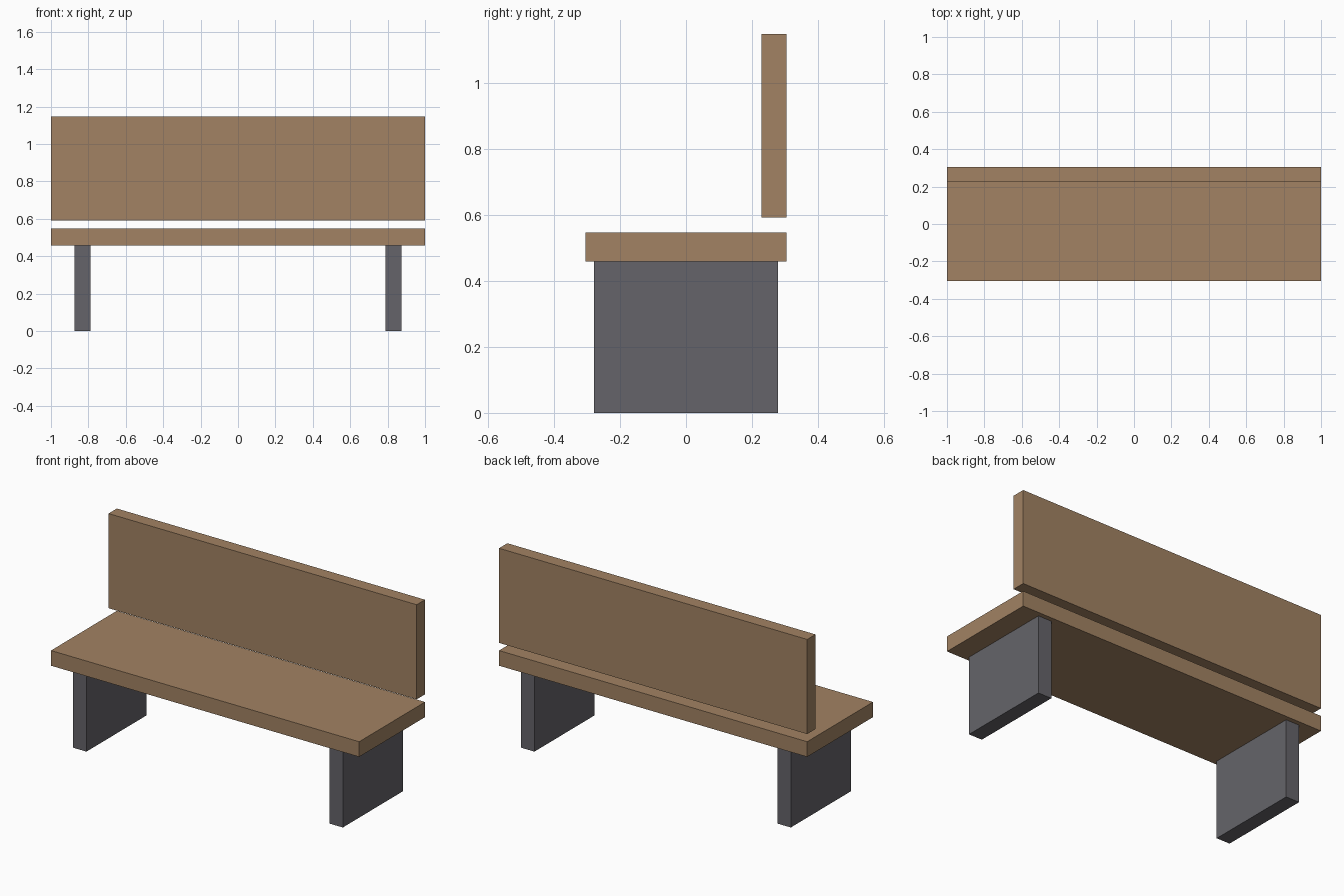
import bpy

default = bpy.data.objects.get("Cube")
if default:
    bpy.data.objects.remove(default, do_unlink=True)


def make_material(name, rgb):
    mat = bpy.data.materials.new(name)
    mat.use_nodes = True
    color = (*rgb, 1.0)
    mat.diffuse_color = color
    mat.node_tree.nodes["Principled BSDF"].inputs["Base Color"].default_value = color
    return mat


def box(name, low, high, mat):
    """Axis-aligned box between two corners."""
    center = [(a + b) / 2 for a, b in zip(low, high)]
    bpy.ops.mesh.primitive_cube_add(size=1, location=center)
    obj = bpy.context.object
    obj.name = name
    obj.scale = [b - a for a, b in zip(low, high)]
    bpy.ops.object.transform_apply(location=False, rotation=False, scale=True)
    obj.data.materials.append(mat)
    return obj


wood = make_material("tan wood", (0.36, 0.225, 0.125))
metal = make_material("dark grey", (0.13, 0.127, 0.142))

# Seat plank and floating backrest
box("seat", (-1, -0.305, 0.458), (1, 0.305, 0.547), wood)
box("backrest", (-1, 0.228, 0.592), (1, 0.305, 1.147), wood)

# Slab legs, one near each end
for side, x in (("left", 0.832), ("right", -0.832)):
    box(side + "_leg", (x - 0.043, -0.278, 0), (x + 0.043, 0.278, 0.458), metal)
